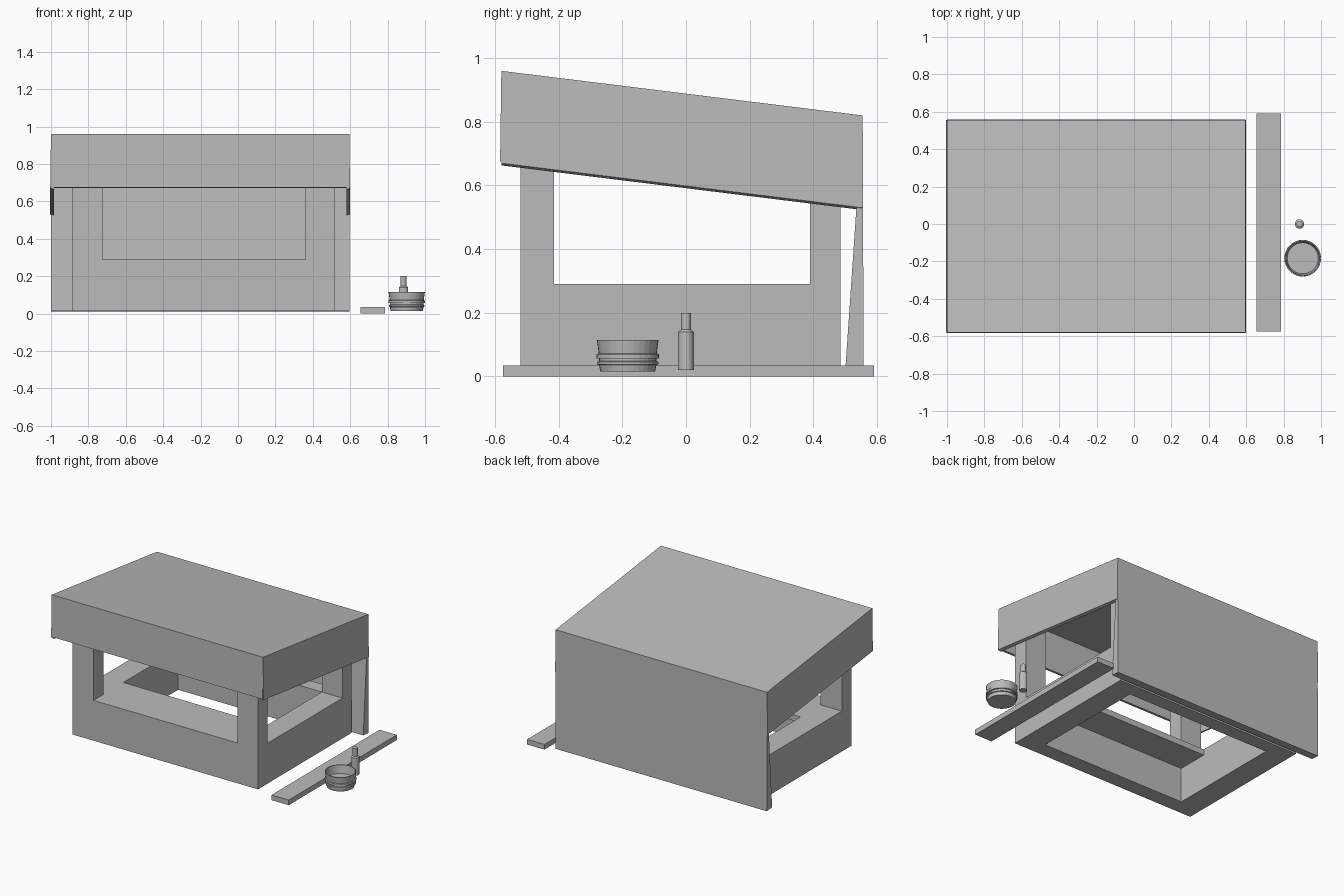
import bpy
import math

cube = bpy.data.objects.get("Cube")
if cube:
    bpy.data.objects.remove(cube, do_unlink=True)

grey = bpy.data.materials.new("plain_grey")
grey.use_nodes = True
grey.diffuse_color = (0.5, 0.5, 0.5, 1)
grey.node_tree.nodes["Principled BSDF"].inputs["Base Color"].default_value = grey.diffuse_color


def make(name, verts, faces):
    mesh = bpy.data.meshes.new(name)
    mesh.from_pydata(verts, [], faces)
    mesh.materials.append(grey)
    obj = bpy.data.objects.new(name, mesh)
    bpy.context.collection.objects.link(obj)
    # consistent outward normals
    bpy.context.view_layer.objects.active = obj
    obj.select_set(True)
    bpy.ops.object.mode_set(mode='EDIT')
    bpy.ops.mesh.select_all(action='SELECT')
    bpy.ops.mesh.normals_make_consistent(inside=False)
    bpy.ops.object.mode_set(mode='OBJECT')
    obj.select_set(False)
    return obj


def loft(name, start, end):
    """Solid between two matching outlines."""
    n = len(start)
    sides = [(i, (i + 1) % n, n + (i + 1) % n, n + i) for i in range(n)]
    caps = [tuple(reversed(range(n))), tuple(range(n, 2 * n))]
    return make(name, list(start) + list(end), sides + caps)


def extrude_x(name, profile, x0, x1):
    return loft(name, [(x0, y, z) for y, z in profile], [(x1, y, z) for y, z in profile])


def box(name, x0, x1, y0, y1, z0, z1):
    return extrude_x(name, [(y0, z0), (y1, z0), (y1, z1), (y0, z1)], x0, x1)


def lathe(name, profile, x, y, sides):
    """Turn a radius/height profile; radius zero closes an end."""
    verts, faces, rings = [], [], []
    for r, z in profile:
        count = sides if r else 1
        rings.append(range(len(verts), len(verts) + count))
        for i in range(count):
            a = math.tau * i / sides
            verts.append((x + r * math.cos(a), y + r * math.sin(a), z))
    for a, b in zip(rings, rings[1:]):
        for i in range(sides):
            j = (i + 1) % sides
            quad = [a[i % len(a)], a[j % len(a)], b[j % len(b)], b[i % len(b)]]
            faces.append(tuple(dict.fromkeys(quad)))
    return make(name, verts, faces)


# Main dimensions
LEFT, RIGHT, FRONT, BACK = -1.0, 0.595, -0.58, 0.555
BASE, SILL = 0.015, 0.29
X = (-0.885, -0.725, 0.36, 0.515)
Y = (-0.52, -0.415, 0.39, 0.485)


def roof_z(y):
    return 0.96 - 0.14 * (y - FRONT) / (BACK - FRONT)


# Corner posts with sloped tops under the roof sheet
for xname, x0, x1 in (("right", X[0], X[1]), ("left", X[2], X[3])):
    for yname, y0, y1 in (("front", Y[0], Y[1]), ("back", Y[2], Y[3])):
        extrude_x(f"{yname}_{xname}_post",
                  [(y0, BASE), (y1, BASE), (y1, roof_z(y1) - 0.01), (y0, roof_z(y0) - 0.01)],
                  x0, x1)

# Low walls between the posts
box("front_wall", X[1], X[2], Y[0], Y[1], BASE, SILL)
box("back_wall", X[1], X[2], Y[2], Y[3], BASE, SILL)
box("right_wall", X[0], X[1], Y[1], Y[2], BASE, SILL)
box("left_wall", X[2], X[3], Y[1], Y[2], BASE, SILL)

# Serving counter behind the front wall
box("counter", X[1], X[2], Y[1], -0.2, 0.25, SILL)

# Sloped roof sheet
extrude_x("roof", [(FRONT, roof_z(FRONT)), (BACK, roof_z(BACK)),
                   (BACK, roof_z(BACK) - 0.012), (FRONT, roof_z(FRONT) - 0.012)], LEFT, RIGHT)

# Hanging flaps, thin at the top and thicker at the hem
extrude_x("front_flap", [(FRONT, 0.96), (FRONT - 0.004, 0.675), (FRONT + 0.016, 0.672)], LEFT, RIGHT)
extrude_x("back_flap", [(BACK, 0.82), (BACK + 0.003, 0.01), (0.5, 0.015)], LEFT, RIGHT)
for name, x, out in (("right_flap", LEFT, -1), ("left_flap", RIGHT, 1)):
    outlines = [[(x, y, roof_z(y)),
                 (x + out * 0.004, y, roof_z(y) - 0.29),
                 (x - out * 0.016, y, roof_z(y) - 0.297)] for y in (FRONT, BACK)]
    loft(name, *outlines)

# Loose plank beside the stall
box("plank", 0.655, 0.785, -0.575, 0.59, 0, 0.035)

# Ribbed bowl and small bottle
lathe("bowl", [(0, 0.015), (0.086, 0.015), (0.09, 0.036), (0.096, 0.038), (0.096, 0.046),
               (0.09, 0.048), (0.09, 0.056), (0.098, 0.057), (0.098, 0.07), (0.091, 0.072),
               (0.097, 0.115), (0.091, 0.115), (0.083, 0.06), (0, 0.06)], 0.902, -0.183, 32)
lathe("bottle", [(0, 0.02), (0.025, 0.02), (0.025, 0.14), (0.016, 0.147),
                 (0.016, 0.2), (0, 0.2)], 0.885, 0.0, 16)
